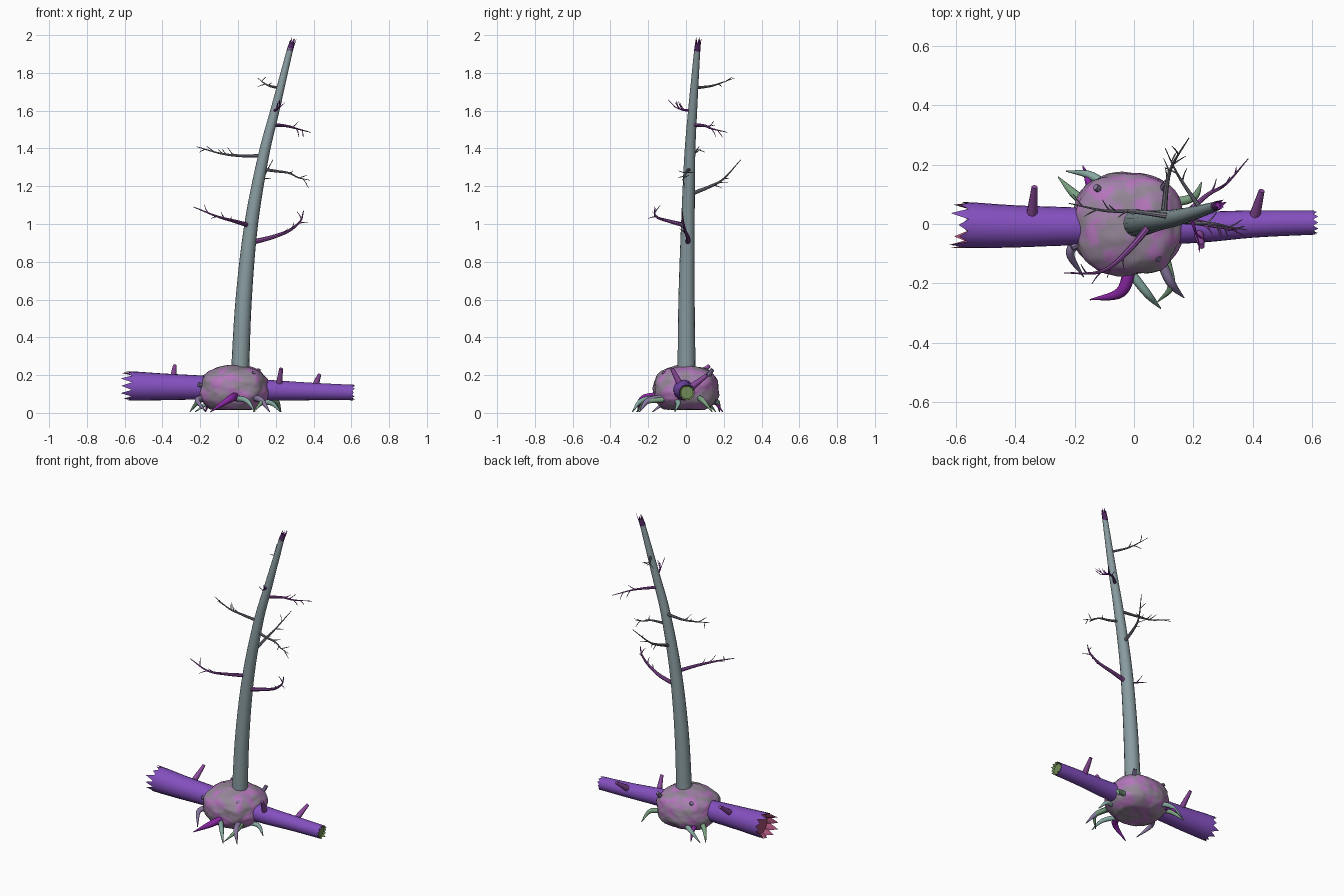
import bpy, bmesh, math, random
from mathutils import Vector, noise

if "Cube" in bpy.data.objects:
    bpy.data.objects.remove(bpy.data.objects["Cube"])

random.seed(7)


def material(name, r, g, b):
    m = bpy.data.materials.new(name)
    m.diffuse_color = (r, g, b, 1)
    m.use_nodes = True
    m.node_tree.nodes["Principled BSDF"].inputs["Base Color"].default_value = m.diffuse_color
    return m


BARK = material("grey_bark", .25, .33, .35)
TWIG = material("grey_twig", .20, .19, .24)
VIOLET = material("violet", .23, .08, .52)
MAUVE = material("mauve", .26, .07, .33)
MAGENTA = material("magenta", .25, .02, .36)
DARK = material("dark_purple", .08, .02, .12)
GREEN = material("green", .20, .36, .22)
TEAL = material("teal", .24, .40, .36)
LILAC = material("lilac", .24, .18, .34)
PINK = material("pink", .46, .18, .50)
DUSK = material("dusky_pink", .36, .22, .40)
ROSE = material("rose_wood", .38, .08, .18)
OLIVE = material("olive_wood", .17, .26, .10)
GREY_PINK = material("grey_pink", .30, .24, .31)


def finish(bm, name, mats, angle=40):
    bmesh.ops.recalc_face_normals(bm, faces=bm.faces)
    me = bpy.data.meshes.new(name)
    bm.to_mesh(me)
    bm.free()
    ob = bpy.data.objects.new(name, me)
    bpy.context.collection.objects.link(ob)
    for m in mats:
        me.materials.append(m)
    bpy.ops.object.select_all(action='DESELECT')
    ob.select_set(True)
    bpy.context.view_layer.objects.active = ob
    bpy.ops.object.shade_smooth_by_angle(angle=math.radians(angle))
    return ob


def smooth_path(pts, steps):
    """Catmull-Rom through (x, y, z, radius) points."""
    p = [Vector(q) for q in pts]
    p = [2 * p[0] - p[1]] + p + [2 * p[-1] - p[-2]]
    out = []
    for i in range(1, len(p) - 2):
        a, b, c, d = p[i - 1:i + 3]
        for s in range(steps):
            t = s / steps
            out.append(.5 * (2 * b + (c - a) * t + (2 * a - 5 * b + 4 * c - d) * t * t
                             + (3 * b - a - 3 * c + d) * t ** 3))
    return out + [p[-2]]


def tube(bm, pts, sides=10, steps=5, jag=(0, 0)):
    """Tapered tube; a jag value splinters that end around a recessed core."""
    path = smooth_path(pts, steps)
    pos = [q.to_3d() for q in path]
    rings, normal, old = [], None, None
    last = len(pos) - 1
    for i, c in enumerate(pos):
        tan = (pos[min(i + 1, last)] - pos[max(i - 1, 0)]).normalized()
        if normal is None:
            normal = tan.orthogonal().normalized()
        else:
            normal = old.rotation_difference(tan) @ normal
        old = tan
        side = tan.cross(normal)
        amp = -jag[0] if i == 0 else jag[1] if i == last else 0
        r = max(path[i].w, .001)
        dirs = [normal * math.cos(k * math.tau / sides) + side * math.sin(k * math.tau / sides)
                for k in range(sides)]
        rings.append([bm.verts.new(c + d * r + tan * amp * (k % 2) * random.uniform(.35, 1))
                      for k, d in enumerate(dirs)])
        if i in (0, last):
            cap = rings[-1]
            if amp:
                core = [bm.verts.new(c + d * r * .8 - tan * amp * .3) for d in dirs]
                for k in range(sides):
                    n = (k + 1) % sides
                    f = bm.faces.new((cap[k], cap[n], core[n], core[k]))
                    f.material_index = 1 if i == 0 else 2
                cap = core
            f = bm.faces.new(cap)
            f.material_index = (1 if i == 0 else 2) if amp else 0
    for a, b in zip(rings, rings[1:]):
        for k in range(sides):
            n = (k + 1) % sides
            bm.faces.new((a[k], a[n], b[n], b[k]))
    return path


# Leaning trunk with a splintered tip
bm = bmesh.new()
tube(bm, [(.01, .003, .20, .048), (.03, .003, .6, .043), (.07, .01, 1.0, .036),
          (.135, .02, 1.36, .029), (.195, .035, 1.6, .024), (.277, .06, 1.93, .016)], 16, 6)
finish(bm, "trunk", [BARK])
bm = bmesh.new()
tube(bm, [(.273, .059, 1.915, .0165), (.279, .061, 1.935, .0165), (.284, .063, 1.95, .015)],
     14, 2, (0, .052))
finish(bm, "trunk_splinters", [DARK, DARK, MAGENTA])

# Fallen log with broken ends
bm = bmesh.new()
tube(bm, [(-.56, -.004, .142, .078), (-.4, -.008, .138, .071), (-.2, -.008, .134, .064),
          (.17, -.012, .12, .054), (.4, .0, .113, .046), (.603, .005, .108, .041)],
     24, 5, (.062, .018))
finish(bm, "fallen_log", [VIOLET, ROSE, OLIVE])

# Snapped stubs on the log
for i, (a, b) in enumerate([((-.345, .02, .17), (-.335, .125, .25)),
                            ((.215, -.02, .13), (.228, -.075, .235)),
                            ((.405, .02, .13), (.43, .112, .20))]):
    bm = bmesh.new()
    mid = [(u + v) / 2 for u, v in zip(a, b)]
    tube(bm, [(*a, .02), (*mid, .015), (*b, .010)], 10, 3)
    finish(bm, f"log_stub_{i + 1}", [MAUVE])

# Lumpy mound with a flat underside and mottled colour
bm = bmesh.new()
bmesh.ops.create_icosphere(bm, subdivisions=5, radius=1)
for v in bm.verts:
    d = v.co.copy()
    k = sum(abs(c) ** 2.5 for c in d) ** (-1 / 2.5)
    k *= 1 + .05 * noise.noise(d * 2.2) + .02 * noise.noise(d * 6)
    v.co = Vector((d.x * .183 * k - .02, d.y * .172 * k, d.z * .125 * k + .125))
    v.co.z = max(v.co.z, .018 + .006 * noise.noise(d * 5))
for f in bm.faces:
    n = noise.noise(f.calc_center_median() * 17)
    f.material_index = 0 if n > .15 else 1 if n > -.15 else 2
finish(bm, "mound", [PINK, DUSK, GREY_PINK], 50)

# Small knots on the mound
for i, (x, y, z, dx, dy, dz) in enumerate([(.07, -.10, .19, .015, -.02, .025),
                                           (-.17, -.06, .14, -.04, -.02, .01),
                                           (.10, .12, .20, .01, .02, .03),
                                           (-.11, .11, .2, -.02, .015, .02)]):
    bm = bmesh.new()
    tube(bm, [(x, y, z, .014), (x + dx, y + dy, z + dz, .011)], 8, 3)
    finish(bm, f"mound_knot_{i + 1}", [LILAC])

# Claw-like roots: base, elbow, tip in plan, radius, start height, colour
roots = [((-.01, -.14), (-.045, -.23), (-.148, -.255), .022, .10, MAGENTA),
         ((-.03, -.14), (.045, -.235), (.09, -.285), .016, .09, TEAL),
         ((.09, -.12), (.125, -.20), (.168, -.248), .018, .09, LILAC),
         ((.11, -.12), (.125, -.21), (.08, -.262), .014, .08, GREEN),
         ((-.18, -.05), (-.215, -.10), (-.17, -.178), .017, .09, LILAC),
         ((-.15, .06), (-.205, .105), (-.255, .158), .017, .09, GREEN),
         ((-.08, .12), (-.15, .165), (-.228, .178), .016, .08, TEAL),
         ((-.14, .09), (-.155, .15), (-.172, .195), .014, .08, MAGENTA),
         ((.12, .07), (.20, .09), (.228, .14), .016, .09, GREEN),
         ((.12, -.05), (.18, -.04), (.225, -.06), .015, .07, TEAL)]
for i, (a, e, t, r, z, mat) in enumerate(roots):
    bm = bmesh.new()
    tube(bm, [(*a, z - .01, r), (*e, z * .72, r * .85), (*t, .005, .002)], 10, 7)
    finish(bm, f"root_{i + 1}", [mat])

# Bare branches with fine twigs
branches = [
    ([(.065, .01, .99), (-.02, -.09, 1.015), (-.11, -.16, 1.04), (-.235, -.165, 1.09)], .013, MAUVE, 4),
    ([(.08, .01, .905), (.18, .01, .93), (.27, -.005, .965), (.33, -.015, 1.015), (.347, -.02, 1.07)], .014, MAUVE, 4),
    ([(.13, .025, 1.36), (0, .042, 1.362), (-.1, .045, 1.375), (-.22, .07, 1.41)], .010, TWIG, 5),
    ([(.13, .02, 1.29), (.2, .005, 1.28), (.27, .0, 1.27), (.32, -.01, 1.245), (.38, -.02, 1.232)], .009, TWIG, 5),
    ([(.10, .03, 1.16), (.11, .13, 1.2), (.13, .2, 1.24), (.185, .29, 1.34)], .011, TWIG, 4),
    ([(.18, .04, 1.525), (.25, .10, 1.52), (.31, .135, 1.505), (.385, .22, 1.485)], .010, MAUVE, 4),
    ([(.19, .03, 1.6), (.205, -.02, 1.605), (.22, -.065, 1.622)], .008, MAGENTA, 5),
    ([(.225, .05, 1.72), (.17, .13, 1.73), (.14, .18, 1.745), (.105, .255, 1.772)], .008, TWIG, 3)]
for i, (pts, r, mat, twigs) in enumerate(branches):
    bm = bmesh.new()
    n = len(pts) - 1
    path = tube(bm, [(*p, r * (1 - .85 * k / n)) for k, p in enumerate(pts)], 8, 5)
    for k in range(twigs):
        j = int(len(path) * (.42 + .5 * k / twigs))
        a = path[j].to_3d()
        tan = (path[j + 1].to_3d() - a).normalized()
        out = tan.cross(Vector([random.uniform(-1, 1) for _ in range(3)])).normalized()
        out.z = abs(out.z) if random.random() < .7 else out.z
        b = a + (tan * .6 + out * .6) * .03
        c = b + (tan * .5 + out * .7) * random.uniform(.02, .04)
        tube(bm, [(*a, path[j].w * .65), (*b, .0024), (*c, .001)], 5, 3)
    finish(bm, f"branch_{i + 1}", [mat])
